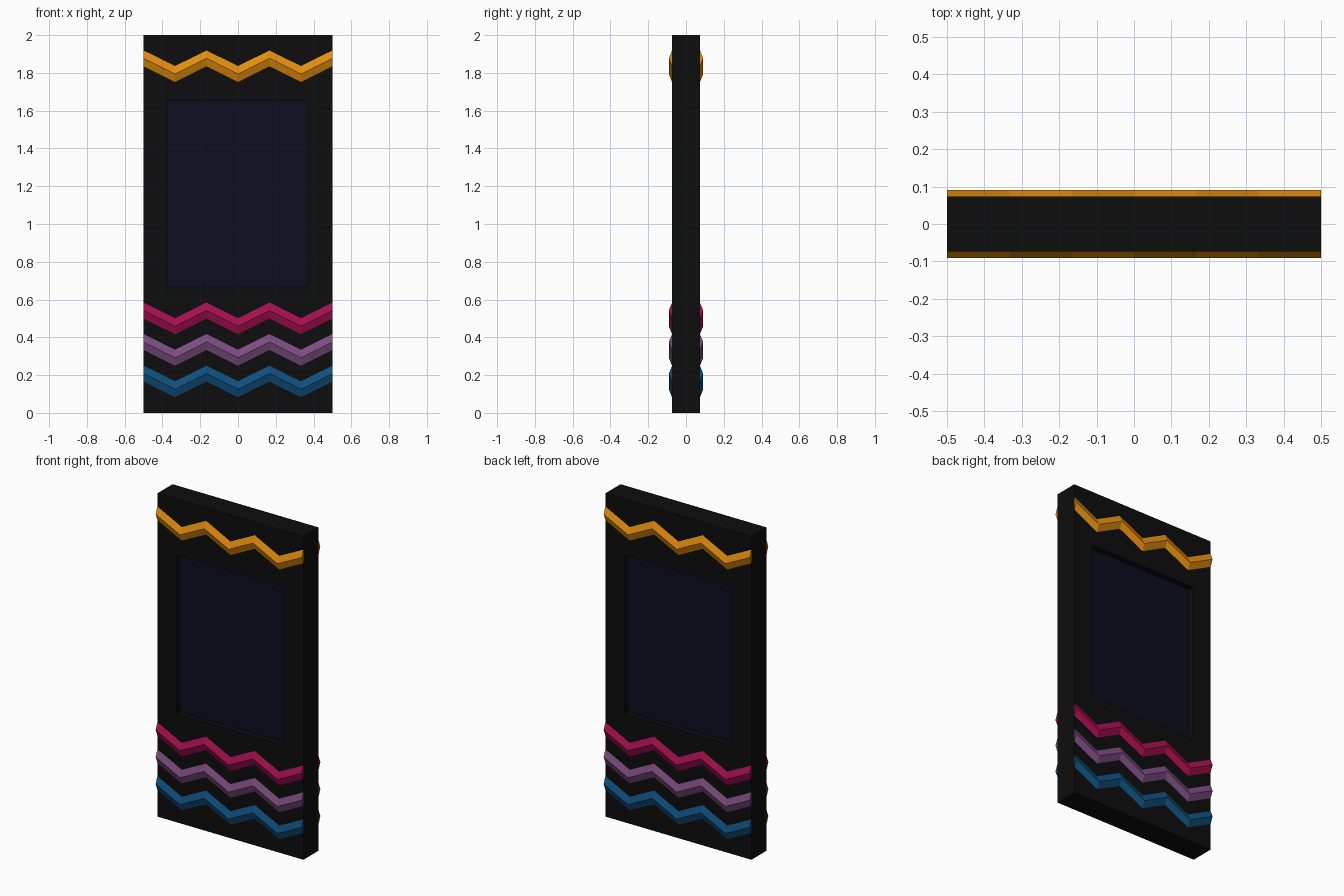
import bpy
import bmesh

if "Cube" in bpy.data.objects:
    bpy.data.objects.remove(bpy.data.objects["Cube"], do_unlink=True)

HALF_W, HALF_D, HEIGHT = 0.5, 0.074, 2.0
RIDGE_Y = 0.091          # how far the trim stands out
RECESS = 0.037           # depth of the screen recess


def material(name, rgb):
    mat = bpy.data.materials.new(name)
    mat.use_nodes = True
    mat.diffuse_color = (*rgb, 1)
    mat.node_tree.nodes["Principled BSDF"].inputs["Base Color"].default_value = (*rgb, 1)
    return mat


def finish(bm, name, *mats):
    bmesh.ops.recalc_face_normals(bm, faces=bm.faces)
    mesh = bpy.data.meshes.new(name)
    bm.to_mesh(mesh)
    bm.free()
    for mat in mats:
        mesh.materials.append(mat)
    obj = bpy.data.objects.new(name, mesh)
    bpy.context.collection.objects.link(obj)
    return obj


black = material("black", (0.004, 0.004, 0.004))
navy = material("dark navy", (0.004, 0.004, 0.0152))
orange = material("orange", (0.78, 0.27, 0.005))
crimson = material("crimson", (0.38, 0.005, 0.076))
purple = material("purple", (0.2, 0.075, 0.215))
blue = material("blue", (0.005, 0.08, 0.21))

# Slab with a recessed screen on both sides
bm = bmesh.new()
bmesh.ops.create_cube(bm, size=2)
for v in bm.verts:
    v.co = (v.co.x * HALF_W, v.co.y * HALF_D, (v.co.z + 1) * HEIGHT / 2)
bm.normal_update()
for face in [f for f in bm.faces if abs(f.normal.y) > 0.9]:
    side = 1 if face.normal.y > 0 else -1
    bmesh.ops.inset_individual(bm, faces=[face], thickness=0.1)
    for v in face.verts:
        v.co.x = 0.37 if v.co.x > 0 else -0.37
        v.co.z = 1.655 if v.co.z > 1 else 0.67
    bmesh.ops.inset_individual(bm, faces=[face], thickness=0.001)
    for v in face.verts:
        v.co.x = 0.37 if v.co.x > 0 else -0.37
        v.co.y = side * (HALF_D - RECESS)
        v.co.z = 1.655 if v.co.z > 1 else 0.67
    face.material_index = 1
finish(bm, "slab", black, navy)


# Ridged zigzag trim, three waves wide
def zigzag(name, peak, mat, side):
    bm = bmesh.new()
    rings = []
    for i in range(7):
        x = HALF_W * (i / 3 - 1)
        z = peak - 0.083 * (i % 2)
        section = ((HALF_D, 0.042), (RIDGE_Y, 0), (HALF_D, -0.042))
        rings.append([bm.verts.new((x, side * y, z + dz)) for y, dz in section])
    for a, b in zip(rings, rings[1:]):
        for j in range(3):
            k = (j + 1) % 3
            bm.faces.new((a[j], a[k], b[k], b[j]))
    bm.faces.new(rings[0])
    bm.faces.new(rings[-1])
    finish(bm, name, mat)


for label, peak, mat in (("top", 1.877, orange), ("upper", 0.542, crimson),
                         ("middle", 0.375, purple), ("lower", 0.208, blue)):
    zigzag(label + "_zigzag_front", peak, mat, -1)
    zigzag(label + "_zigzag_back", peak, mat, 1)
